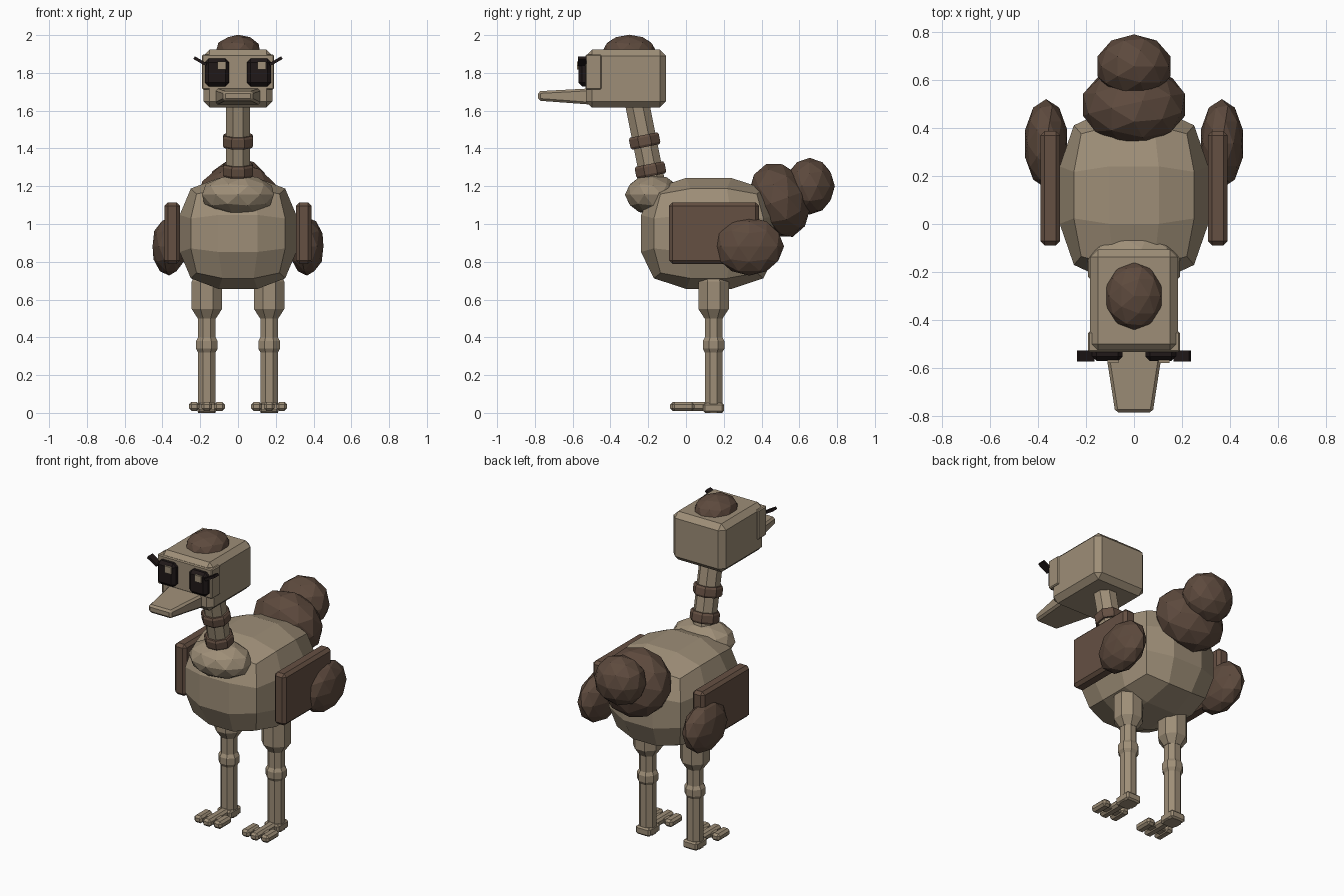
import bpy
import bmesh
from math import radians
from mathutils import Matrix, Vector, Euler

cube = bpy.data.objects.get("Cube")
if cube:
    bpy.data.objects.remove(cube, do_unlink=True)


def material(name, rgb):
    mat = bpy.data.materials.new(name)
    mat.use_nodes = True
    mat.diffuse_color = (*rgb, 1)
    mat.node_tree.nodes["Principled BSDF"].inputs["Base Color"].default_value = (*rgb, 1)
    return mat


SKIN = material("beige skin", (0.34, 0.27, 0.185))
WING = material("brown wing", (0.13, 0.08, 0.055))
FEATHER = material("dark brown feather", (0.11, 0.068, 0.047))
BLACK = material("eye black", (0.014, 0.009, 0.009))


def finish(name, bm, mat, matrix=None):
    if matrix is not None:
        bm.transform(matrix)
    bmesh.ops.recalc_face_normals(bm, faces=bm.faces)
    mesh = bpy.data.meshes.new(name)
    bm.to_mesh(mesh)
    bm.free()
    mesh.materials.append(mat)
    obj = bpy.data.objects.new(name, mesh)
    bpy.context.scene.collection.objects.link(obj)
    return obj


def place(loc, rot=(0, 0, 0)):
    return Matrix.Translation(loc) @ Euler([radians(a) for a in rot]).to_matrix().to_4x4()


def bevel(bm, width):
    if width:
        bmesh.ops.bevel(bm, geom=bm.edges[:], offset=width, segments=1,
                        profile=0.5, affect='EDGES', clamp_overlap=True)


def box(name, mat, loc, size, width=0.0, rot=(0, 0, 0)):
    bm = bmesh.new()
    bmesh.ops.create_cube(bm, size=1, matrix=Matrix.Diagonal((*size, 1)))
    bevel(bm, width)
    return finish(name, bm, mat, place(loc, rot))


def ball(name, mat, loc, radii, rot=(0, 0, 0)):
    bm = bmesh.new()
    bmesh.ops.create_icosphere(bm, subdivisions=2, radius=1.0,
                               matrix=Matrix.Diagonal((*radii, 1)))
    return finish(name, bm, mat, place(loc, rot))


def turned(name, mat, profile, matrix, sides=8):
    """Low-sided turned solid from (radius, height) pairs."""
    bm = bmesh.new()
    rings = []
    for radius, height in profile:
        # flat sides face the axes
        ring = bmesh.ops.create_circle(
            bm, segments=sides, radius=radius,
            matrix=Matrix.Translation((0, 0, height)) @ Matrix.Rotation(radians(180 / sides), 4, 'Z'))
        rings.append(ring["verts"])
    for low, high in zip(rings, rings[1:]):
        for i in range(sides):
            j = (i + 1) % sides
            bm.faces.new((low[i], low[j], high[j], high[i]))
    bm.faces.new(rings[0])
    bm.faces.new(rings[-1])
    return finish(name, bm, mat, matrix)


# Body: gridded cube, mostly rounded toward a sphere
bm = bmesh.new()
bmesh.ops.create_cube(bm, size=2)
bmesh.ops.subdivide_edges(bm, edges=bm.edges[:], cuts=2, use_grid_fill=True)
for v in bm.verts:
    v.co = v.co.lerp(v.co.normalized() * 1.1, 0.8)
bm.transform(Matrix.Diagonal((0.31, 0.36, 0.295, 1)))
finish("body", bm, SKIN, place((0, 0.12, 0.95)))

# Neck with two feather bands
ball("neck_base", SKIN, (0, -0.175, 1.155), (0.2, 0.148, 0.108))
foot, top = Vector((0, -0.165, 1.17)), Vector((0, -0.265, 1.67))
axis = top - foot
tilt = Vector((0, 0, 1)).rotation_difference(axis).to_matrix().to_4x4()
neck_frame = Matrix.Translation(foot) @ tilt
turned("neck", SKIN, [(0.069, 0), (0.069, axis.length)], neck_frame)
for name, h in (("lower_neck_band", 0.118), ("upper_neck_band", 0.275)):
    turned(name, WING, [(0.08, h - 0.032), (0.087, h - 0.02), (0.087, h + 0.02), (0.08, h + 0.032)],
           neck_frame)

# Head
box("head", SKIN, (0, -0.318, 1.77), (0.365, 0.425, 0.305), 0.032)
box("face_plate", SKIN, (0, -0.49, 1.805), (0.382, 0.085, 0.185), 0.006)
ball("head_tuft", FEATHER, (0, -0.3, 1.915), (0.122, 0.142, 0.087))

# Beak: box narrowing toward the tip
bm = bmesh.new()
bmesh.ops.create_cube(bm, size=1)
for v in bm.verts:
    tip = v.co.y < 0
    side, up = v.co.x * 2, v.co.z * 2
    v.co = ((side * 0.078, -0.783, 1.678 + up * 0.025) if tip
            else (side * 0.122, -0.5, 1.675 + up * 0.043))
bevel(bm, 0.012)
finish("beak", bm, SKIN)

# Tail
ball("tail_base", FEATHER, (0, 0.495, 1.125), (0.222, 0.16, 0.205), (20, 0, 0))
ball("tail_tip", FEATHER, (0, 0.655, 1.2), (0.16, 0.133, 0.15))

# Paired parts
for s, label in ((1, "left"), (-1, "right")):
    # Eyes
    box(label + "_eye", BLACK, (s * 0.111, -0.54, 1.802), (0.128, 0.06, 0.148), 0.02)
    box(label + "_eye_glint", SKIN, (s * 0.106 + 0.019, -0.572, 1.84), (0.045, 0.012, 0.042))
    box(label + "_lash", BLACK, (s * 0.2, -0.548, 1.862), (0.075, 0.045, 0.016), 0,
        (0, -s * 30, 0))

    # Wings
    box(label + "_wing", WING, (s * 0.348, 0.148, 0.952), (0.082, 0.475, 0.325), 0.018)
    ball(label + "_wing_tip", FEATHER, (s * 0.365, 0.334, 0.882), (0.092, 0.185, 0.155))

    # Legs
    x, y = s * 0.165, 0.146
    leg = place((x, y, 0))
    turned(label + "_thigh", SKIN, [(0.052, 0.5), (0.087, 0.55), (0.087, 0.695), (0.075, 0.72)], leg)
    turned(label + "_shin", SKIN, [(0.05, 0.0), (0.05, 0.55)], leg)
    turned(label + "_knee", SKIN, [(0.05, 0.32), (0.062, 0.34), (0.062, 0.38), (0.05, 0.4)], leg)

    # Feet
    box(label + "_heel", SKIN, (x, y, 0.026), (0.1, 0.11, 0.052), 0.01)
    box(label + "_middle_toe", SKIN, (x, 0.025, 0.034), (0.056, 0.22, 0.046), 0.013)
    for k, side in ((-1, "inner"), (1, "outer")):
        box(f"{label}_{side}_toe", SKIN, (x + s * k * 0.067, -0.015, 0.034),
            (0.056, 0.12, 0.046), 0.013)
    box(label + "_toe_bridge", SKIN, (x, 0.0, 0.032), (0.14, 0.05, 0.03))
